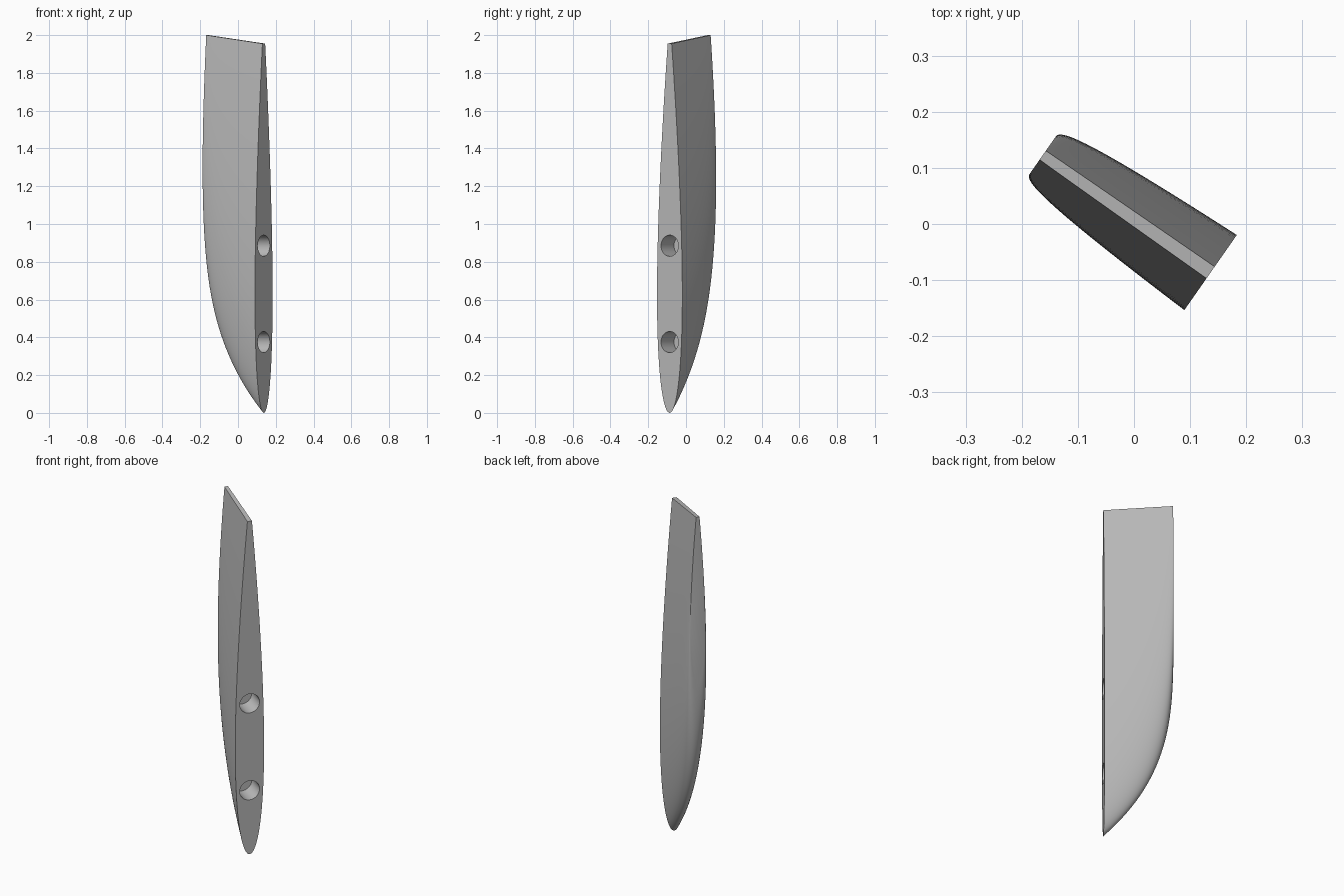
import bpy, bmesh, math
from mathutils import Matrix, Vector

if "Cube" in bpy.data.objects:
    bpy.data.objects.remove(bpy.data.objects["Cube"])

SPAN, RATIO = 0.365, 0.0785          # blade reach and thickness-to-chord ratio
ROWS, STEPS = 28, 36
root = Vector((0.1365, -0.0865, 0))
out = Vector((-0.82, 0.573, 0)).normalized()     # from root to tip
side = Vector((0.573, 0.82, 0)).normalized()     # across the thickness
up = Vector((0, 0, 1))


def half_thickness(x):
    """Symmetric foil section on a unit chord."""
    return 5 * RATIO * (0.2969 * math.sqrt(x) - 0.126 * x - 0.3516 * x**2
                        + 0.2843 * x**3 - 0.1015 * x**4)


def section(i):
    """Foil section loop with a blunt trailing edge."""
    lead = 1.023 * i / ROWS
    s = min(SPAN, 1.0015 * SPAN * (1 - (1 - lead / 1.15) ** 3))
    if i == ROWS:
        s = SPAN
    f = s / SPAN
    end = 1.955 + 0.045 * f                      # cut trailing edge
    chord = 2.08 + 0.02 * f - lead               # full chord before the cut
    half = []
    for k in range(STEPS + 1):
        x = (1 - math.cos(math.pi / 2 * k / STEPS)) * (end - lead) / chord
        half.append((lead + x * chord, half_thickness(x) * chord))
    loop = half[::-1] + [(z, -w) for z, w in half[1:]]
    return [root + out * s + side * w + up * z for z, w in loop]


def make_material(name, value):
    mat = bpy.data.materials.new(name)
    mat.use_nodes = True
    colour = (value, value, value, 1)
    mat.diffuse_color = colour
    mat.node_tree.nodes["Principled BSDF"].inputs["Base Color"].default_value = colour
    return mat


def make_object(name, bm):
    bmesh.ops.recalc_face_normals(bm, faces=bm.faces)
    mesh = bpy.data.meshes.new(name)
    bm.to_mesh(mesh)
    bm.free()
    obj = bpy.data.objects.new(name, mesh)
    bpy.context.collection.objects.link(obj)
    return obj


# Fin blade: lofted sections with flat root, tip and trailing edge
bm = bmesh.new()
rings = [[bm.verts.new(p) for p in section(i)] for i in range(ROWS + 1)]
for a, b in zip(rings, rings[1:]):
    for j in range(len(a)):
        k = (j + 1) % len(a)
        bm.faces.new((a[j], a[k], b[k], b[j]))
bm.faces.new(rings[0])
bm.faces.new(rings[-1])
fin = make_object("fin_blade", bm)
fin.data.materials.append(make_material("light grey", 0.5))

# Two round mounting holes in the root face
bm = bmesh.new()
turn = out.to_track_quat('Z', 'Y').to_matrix().to_4x4()
for z in (0.885, 0.375):
    bmesh.ops.create_cone(bm, cap_ends=True, segments=40, radius1=0.056, radius2=0.056,
                          depth=0.24, matrix=Matrix.Translation(root + up * z) @ turn)
cutter = make_object("hole_cutter", bm)
cutter.hide_render = True

bpy.ops.object.select_all(action='DESELECT')
fin.select_set(True)
bpy.context.view_layer.objects.active = fin
cut = fin.modifiers.new("mounting_holes", 'BOOLEAN')
cut.operation = 'DIFFERENCE'
cut.solver = 'EXACT'
cut.object = cutter
bpy.ops.object.modifier_apply(modifier=cut.name)
bpy.data.objects.remove(cutter)
bpy.ops.object.shade_smooth_by_angle(angle=math.radians(35))
